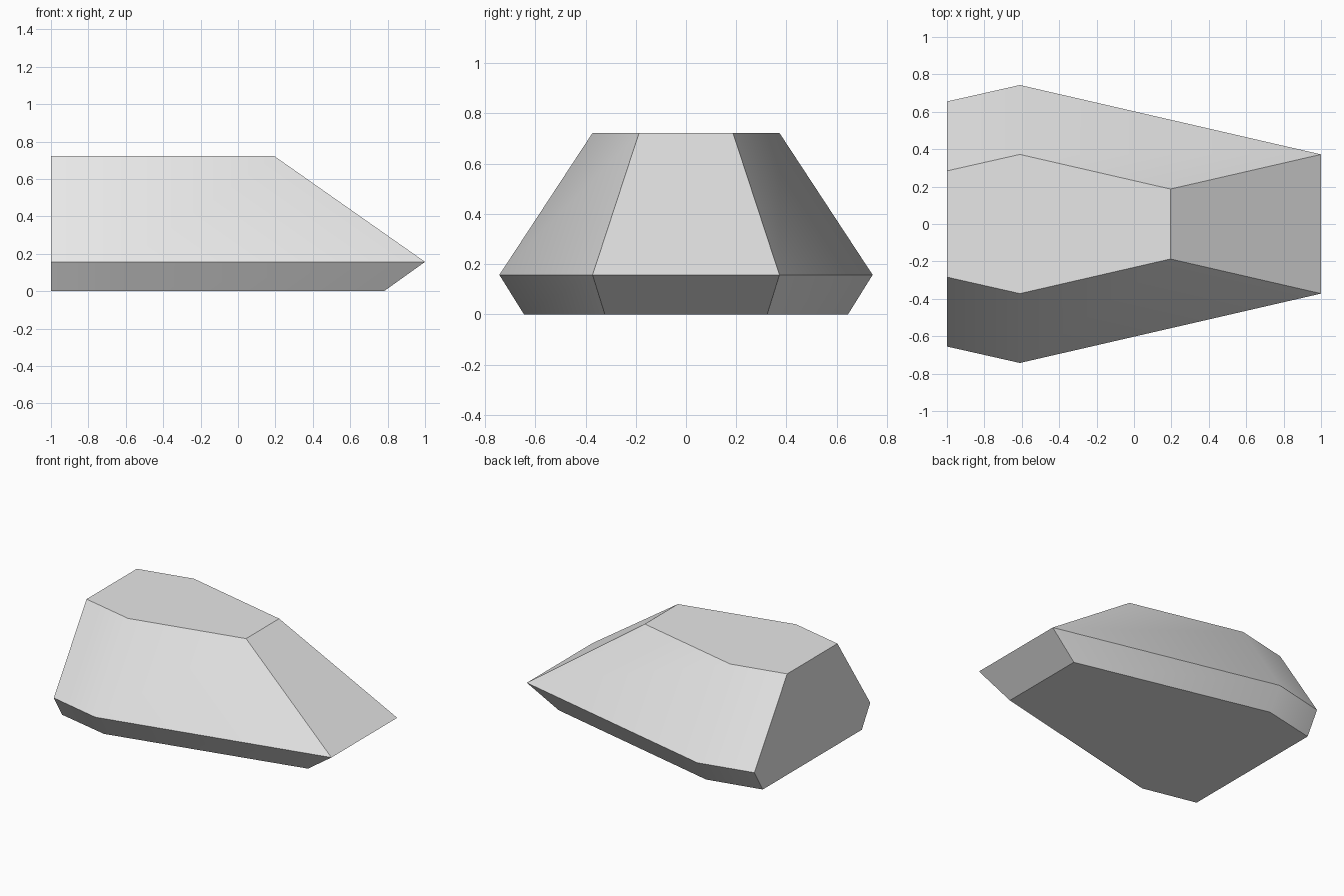
import bpy
import bmesh

cube = bpy.data.objects.get("Cube")
if cube:
    bpy.data.objects.remove(cube, do_unlink=True)

REAR_X, WIDEST_X = -1.0, -0.61


def outline(bm, z, nose_x, rear, widest, nose):
    """Six-sided plan outline, mirrored across the long axis."""
    side = [(REAR_X, rear), (WIDEST_X, widest), (nose_x, nose)]
    points = [(x, -y) for x, y in side] + side[::-1]
    return [bm.verts.new((x, y, z)) for x, y in points]


# Hull: base, rim and roof outlines joined by sloping walls
bm = bmesh.new()
base = outline(bm, 0.0, 0.78, 0.56, 0.645, 0.323)
rim = outline(bm, 0.157, 1.0, 0.655, 0.743, 0.372)
roof = outline(bm, 0.722, 0.195, 0.284, 0.372, 0.187)

bm.faces.new(base[::-1])
bm.faces.new(roof)
for low, high in ((base, rim), (rim, roof)):
    for i in range(len(low) - 1):
        bm.faces.new((low[i], low[i + 1], high[i + 1], high[i]))

# Flat tail as a single face
bm.faces.new((rim[-1], base[-1], base[0], rim[0], roof[0], roof[-1]))
bmesh.ops.recalc_face_normals(bm, faces=bm.faces)

mesh = bpy.data.meshes.new("hull")
bm.to_mesh(mesh)
bm.free()
hull = bpy.data.objects.new("hull", mesh)
bpy.context.collection.objects.link(hull)

# Single light grey material
grey = bpy.data.materials.new("light grey")
grey.use_nodes = True
colour = (0.8, 0.8, 0.8, 1.0)
grey.diffuse_color = colour
grey.node_tree.nodes["Principled BSDF"].inputs["Base Color"].default_value = colour
mesh.materials.append(grey)

# Soft bend along the sides, crisp edges elsewhere
bpy.ops.object.select_all(action="DESELECT")
hull.select_set(True)
bpy.context.view_layer.objects.active = hull
bpy.ops.object.shade_smooth_by_angle()
